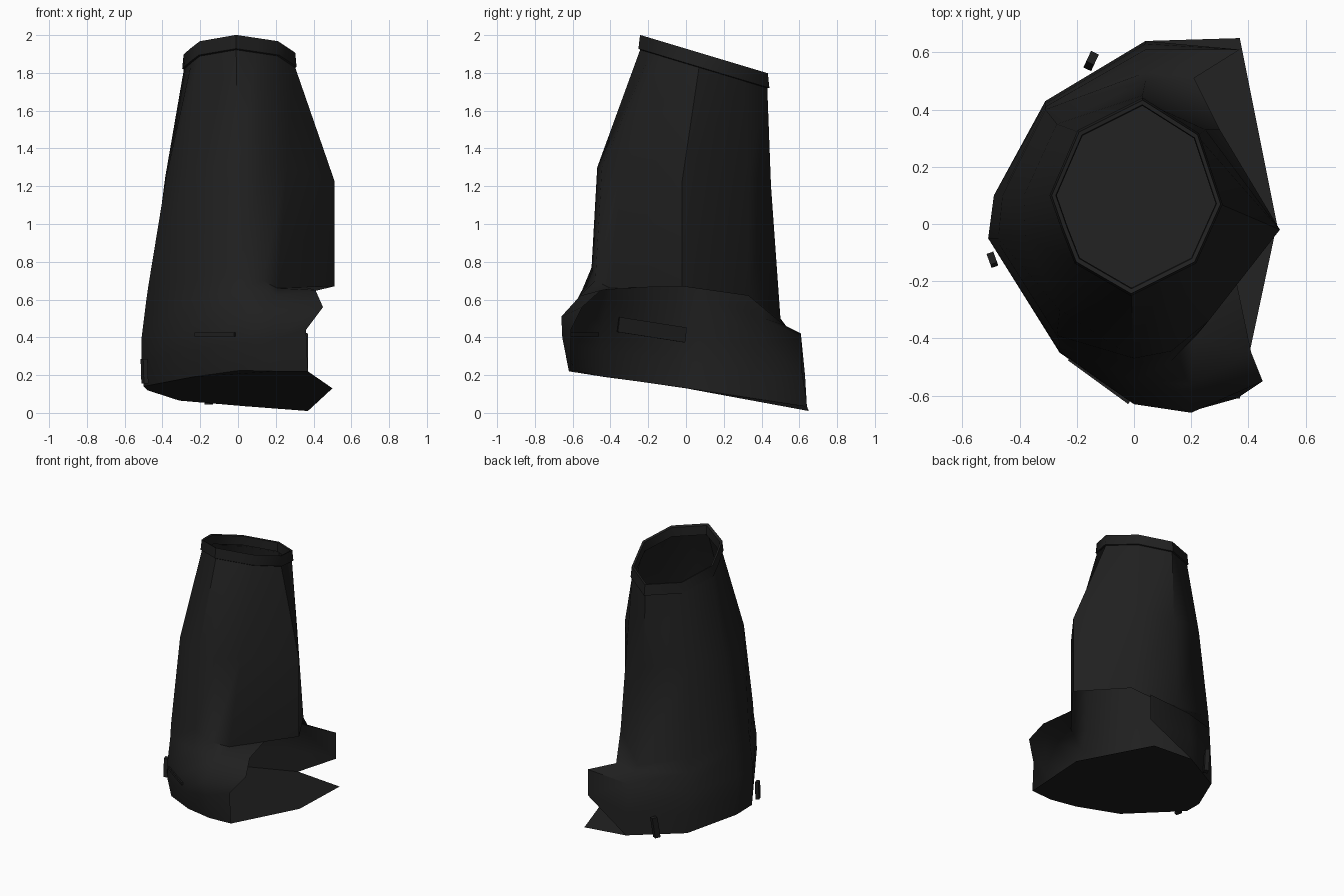
import bpy
import bmesh
import math
from mathutils import Vector

if "Cube" in bpy.data.objects:
    bpy.data.objects.remove(bpy.data.objects["Cube"], do_unlink=True)

black = bpy.data.materials.new("soft_black")
black.use_nodes = True
black.diffuse_color = (0.014, 0.014, 0.014, 1)
shader = black.node_tree.nodes["Principled BSDF"]
shader.inputs["Base Color"].default_value = black.diffuse_color
shader.inputs["Roughness"].default_value = 0.9


def make(name, verts, faces, angle=0):
    """Build a mesh, weld touching points, and smooth it if an angle is given."""
    mesh = bpy.data.meshes.new(name)
    mesh.from_pydata([tuple(v) for v in verts], [], faces)
    mesh.materials.append(black)
    bm = bmesh.new()
    bm.from_mesh(mesh)
    bmesh.ops.remove_doubles(bm, verts=bm.verts, dist=0.0005)
    bm.to_mesh(mesh)
    bm.free()
    obj = bpy.data.objects.new(name, mesh)
    bpy.context.collection.objects.link(obj)
    if angle:
        bpy.ops.object.select_all(action="DESELECT")
        obj.select_set(True)
        bpy.context.view_layer.objects.active = obj
        bpy.ops.object.shade_smooth_by_angle(angle=math.radians(angle))
    return obj


def loft(rings, closed=True, skip=(), start=0):
    """Points and faces joining rings from bottom to top; skip holds (ring, column) gaps."""
    n = len(rings[0])
    verts = [v for ring in rings for v in ring]
    faces = [tuple(start + i for i in (r * n + c, r * n + (c + 1) % n,
                                       (r + 1) * n + (c + 1) % n, (r + 1) * n + c))
             for r in range(len(rings) - 1) for c in range(n if closed else n - 1)
             if (r, c) not in skip]
    return verts, faces


def slanted(outline, scale=1.0, drop=0.0):
    """Scale an outline about the opening's centre and lay it on the tilted top."""
    middle = Vector((0.01, 0.1))
    points = [middle + (Vector(p) - middle) * scale for p in outline]
    return [(p.x, p.y, 1.928 - 0.3 * p.y - drop) for p in points]


# Shaft sections: back corner, back, round the right side to the front, then the side ridge
opening = [(.22, .31), (.03, .43), (-.19, .32), (-.285, .1), (-.245, -.015),
           (-.2, -.13), (-.01, -.24), (.1, -.185), (.21, -.13), (.3, .07)]
knee = [(.25, .33, 1.25), (.03, .45, 1.2), (-.27, .35, 1.25), (-.385, .1, 1.25), (-.38, -.05, 1.25),
        (-.26, -.3, 1.3), (0, -.47, 1.3), (.13, -.445, 1.3), (.26, -.34, 1.3), (.51, -.02, 1.23)]
hem = [(.3, .33, .62), (.04, .5, .5), (-.31, .4, .6), (-.46, .1, .67), (-.475, -.05, .67),
       (-.27, -.39, .7), (0, -.5, .77), (.13, -.48, .7), (.21, -.4, .66), (.51, -.02, .67)]

# Foot sections, open along the left side
ankle = [(.21, .51, .47), (.04, .53, .46), (-.31, .41, .5), (-.465, .1, .6), (-.485, -.05, .6),
         (-.26, -.415, .6), (0, -.55, .65), (.2, -.56, .62), (.41, -.45, .65)]
instep = [(.37, .61, .42), (.04, .61, .4), (-.31, .42, .36), (-.49, .1, .4), (-.51, -.05, .4),
          (-.26, -.445, .45), (0, -.63, .5), (.2, -.66, .51), (.45, -.55, .56)]
welt = [(.37, .61, .23), (.04, .63, .2), (-.31, .43, .2), (-.49, .1, .26), (-.51, -.05, .28),
        (-.26, -.45, .33), (0, -.63, .37), (.2, -.655, .4), (.36, -.61, .44)]
sole = [(.37, .65, .01), (.04, .64, .035), (-.31, .43, .065), (-.48, .1, .12), (-.5, -.05, .14),
        (-.24, -.43, .19), (.01, -.59, .225), (.2, -.62, .22), (.37, -.61, .22), (.5, 0, .13)]

# Boot body: foot wall with the back corner lifted off the sole, welded to the shaft
n = len(welt)
verts, faces = loft([sole[:n], welt, instep, ankle, hem[:n]], closed=False, skip={(0, 0)})
faces += [(1, n + 1, n), (4 * n - 1, 5 * n, 5 * n - 1)]
verts.append((.36, -.21, .665))
shaft_verts, shaft_faces = loft([hem, knee, slanted(opening, 1, .07)], start=len(verts))
make("boot_body", verts + shaft_verts, faces + shaft_faces, 50)

# Thin band around the open top
make("top_band", *loft([slanted(opening, s, d) for s, d in
                        ((1, .08), (1.035, .075), (1.01, 0), (.96, .005), (.95, .07))]), 50)

# Sloping sole
make("boot_sole", sole, [tuple(range(len(sole)))])


# Small loose tabs, the seam across the toe and the strip inside the foot
def tab(name, centre, dims, turn, lean=0.0, tilt=0.0):
    x, y, z = (d / 2 for d in dims)
    corners = [(sx * x, sy * y + lean * sz, sz * z) for sz in (-1, 1)
               for sx, sy in ((-1, -1), (1, -1), (1, 1), (-1, 1))]
    sides = [(i, (i + 1) % 4, (i + 1) % 4 + 4, i + 4) for i in range(4)]
    obj = make(name, corners, [(3, 2, 1, 0), (4, 5, 6, 7)] + sides)
    obj.location = centre
    obj.rotation_euler = (math.radians(tilt), 0, math.radians(turn))


tab("back_tab", (-.15, .57, .12), (.03, .04, .15), -25, .012)
tab("side_tab", (-.495, -.125, .22), (.025, .04, .13), 20, .006)
tab("toe_seam", (-.12, -.545, .415), (.26, .02, .02), -36)
tab("inner_strip", (-.37, -.18, .44), (.01, .4, .08), 26, 0, -8)
